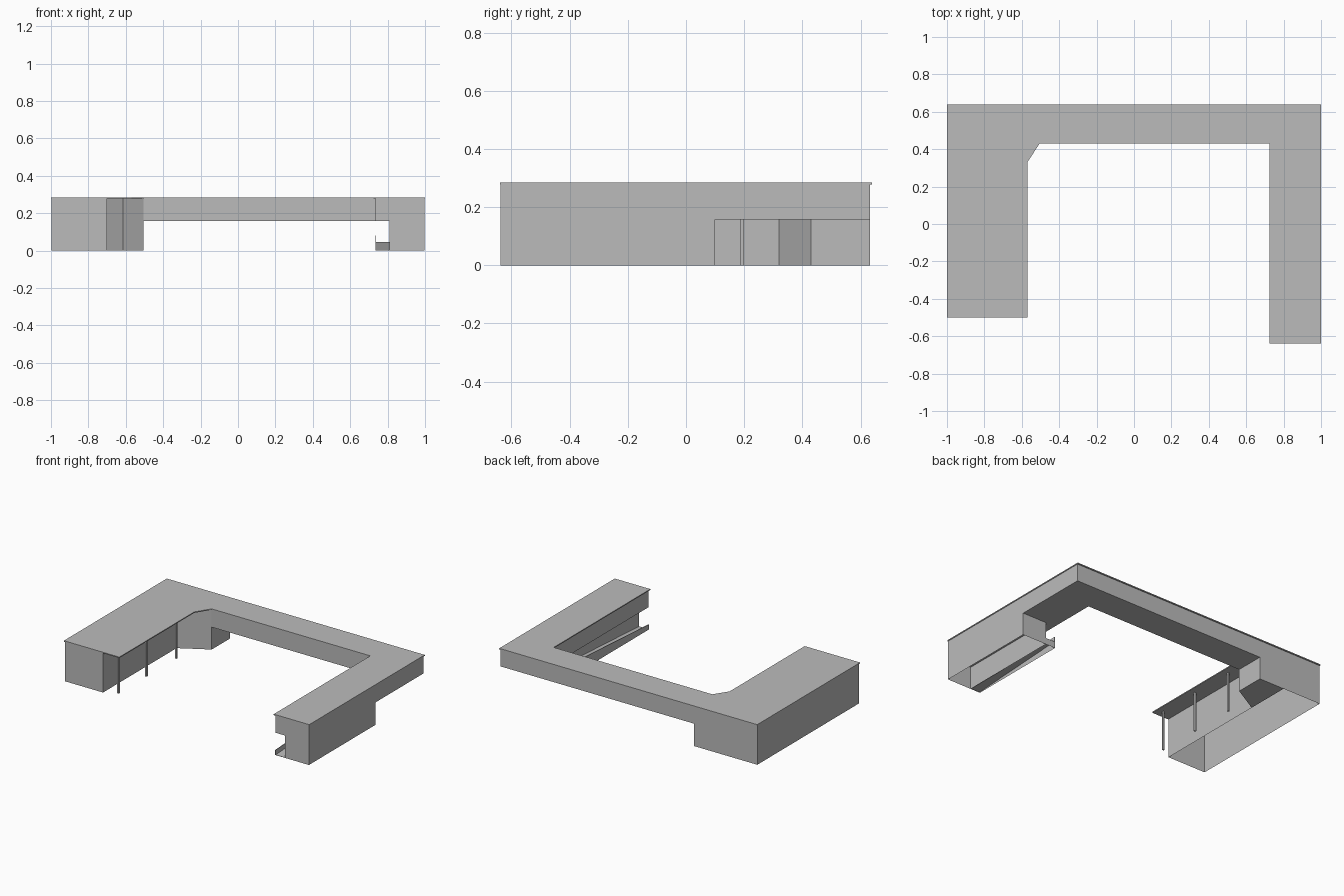
import bpy
import bmesh

cube = bpy.data.objects.get("Cube")
if cube:
    bpy.data.objects.remove(cube, do_unlink=True)

grey = bpy.data.materials.new("plain grey")
grey.use_nodes = True
grey.diffuse_color = (0.5, 0.5, 0.5, 1)
grey.node_tree.nodes["Principled BSDF"].inputs["Base Color"].default_value = (0.5, 0.5, 0.5, 1)

FLOOR = 0.157       # underside of the upper storey
EAVES = 0.278       # underside of the roof slab
TOP = 0.285
BACK = 0.633        # rear wall line
OUTER = 0.996       # outer side walls


def finish(name, bm):
    bmesh.ops.recalc_face_normals(bm, faces=bm.faces)
    mesh = bpy.data.meshes.new(name)
    bm.to_mesh(mesh)
    bm.free()
    mesh.materials.append(grey)
    obj = bpy.data.objects.new(name, mesh)
    bpy.context.collection.objects.link(obj)
    return obj


def prism(name, outline, low, high, bottom=True, top=True):
    """Extrude a plan outline from low to high, with optional caps."""
    bm = bmesh.new()
    base = [bm.verts.new((x, y, low)) for x, y in outline]
    head = [bm.verts.new((x, y, high)) for x, y in outline]
    for i in range(len(base)):
        j = (i + 1) % len(base)
        bm.faces.new((base[i], base[j], head[j], head[i]))
    if bottom:
        bm.faces.new(base[::-1])
    if top:
        bm.faces.new(head)
    return finish(name, bm)


def rect(x0, y0, x1, y1):
    return [(x0, y0), (x1, y0), (x1, y1), (x0, y1)]


def sloped_strip(name, x0, x1, y0, y1, front_z, back_z):
    """Solid strip on the ground whose top climbs from front to back."""
    obj = prism(name, rect(x0, y0, x1, y1), 0, 1, bottom=False)
    for v in obj.data.vertices:
        if v.co.z > 0.5:
            v.co.z = front_z if v.co.y < (y0 + y1) / 2 else back_z
    return obj


# Roof slab: one U-shaped plate with a cut inner corner
prism("roof_slab", [
    (-1, -0.5), (-0.57, -0.5), (-0.57, 0.33), (-0.505, 0.43),
    (0.725, 0.43), (0.725, -0.64), (1, -0.64), (1, 0.64), (-1, 0.64)], EAVES, TOP)

# Wide wing: two open-bottomed storeys set back under the canopy
wing = rect(-OUTER, -0.495, -0.7, BACK)
prism("wide_wing_lower_walls", wing, 0, FLOOR, bottom=False, top=False)
prism("wide_wing_upper_walls", wing, FLOOR, EAVES, bottom=False, top=False)

# Splayed corner block
corner = [(-0.7, 0.32), (-0.505, 0.43), (-0.505, BACK), (-0.7, BACK)]
prism("corner_block_lower", corner, 0, FLOOR, top=False)
prism("corner_block_upper", corner, FLOOR, EAVES, bottom=False, top=False)

# Bridge and narrow wing upper storey
prism("bridge_upper_storey", [
    (-0.505, 0.43), (0.735, 0.43), (0.735, -0.637),
    (OUTER, -0.637), (OUTER, BACK), (-0.505, BACK)], FLOOR, EAVES, top=False)

# Narrow wing ground storey
prism("narrow_wing_lower_walls", rect(0.81, -0.637, OUTER, 0.1), 0, FLOOR,
      bottom=False, top=False)

# Ramp beside the narrow wing, with its side parapet
ramp = sloped_strip("ramp", 0.738, 0.81, -0.637, 0.1, 0.002, 0.045)
sloped_strip("ramp_parapet", 0.734, 0.738, -0.637, 0.1, 0.035, 0.08)

# Canopy posts
for i, y in enumerate((-0.445, -0.135, 0.193)):
    prism(f"canopy_post_{i + 1}", rect(-0.621, y - 0.006, -0.609, y + 0.006), 0, EAVES)
